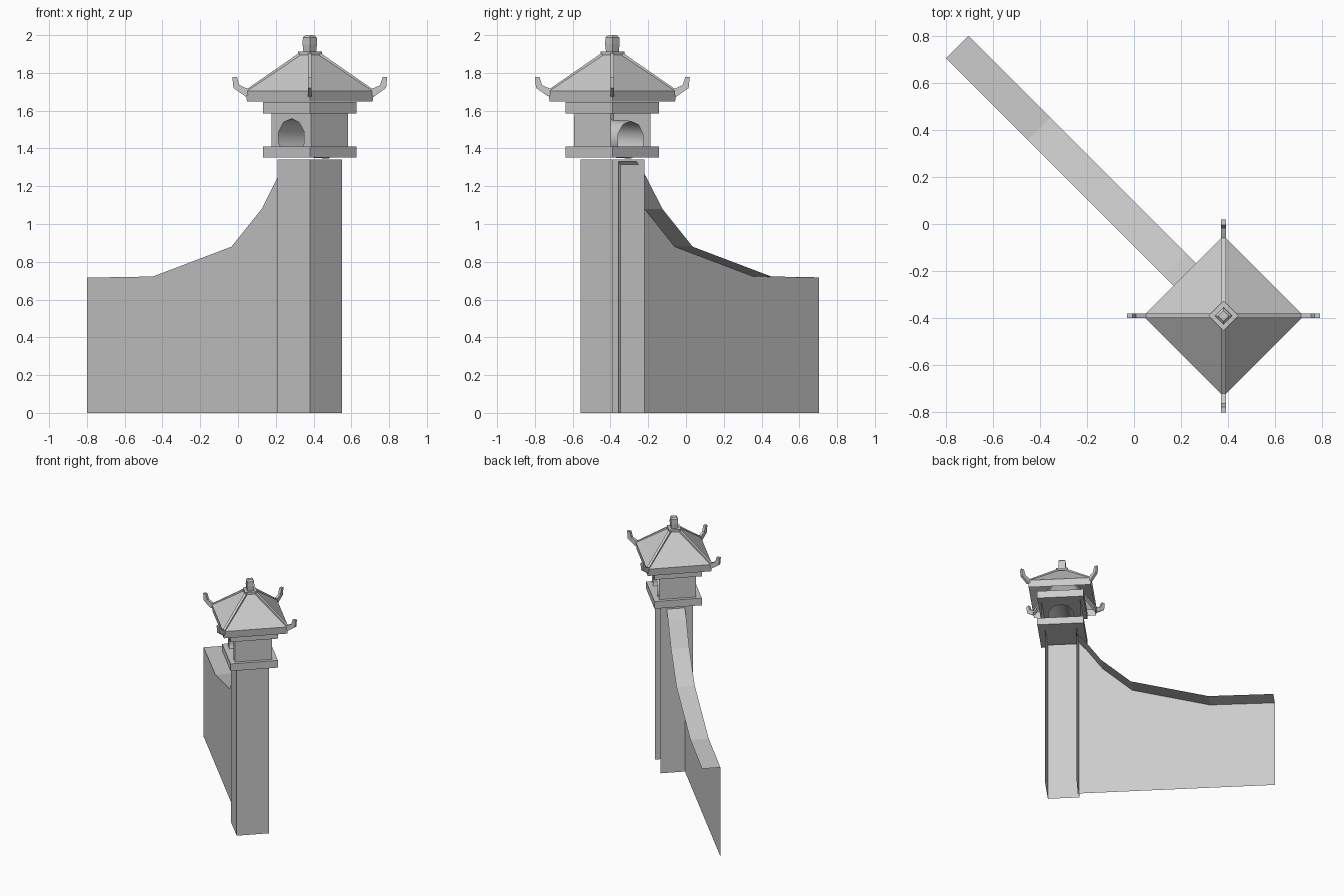
import bpy, bmesh
from math import sin, cos, pi, sqrt
from mathutils import Vector

cube = bpy.data.objects.get("Cube")
if cube:
    bpy.data.objects.remove(cube, do_unlink=True)

# Single stone colour
stone = bpy.data.materials.new("pale_grey_stone")
stone.use_nodes = True
colour = (0.6, 0.6, 0.6, 1)
stone.diffuse_color = colour
bsdf = next(n for n in stone.node_tree.nodes if n.type == 'BSDF_PRINCIPLED')
bsdf.inputs["Base Color"].default_value = colour

# Tower frame: u runs along the wall, v across it
CENTRE = Vector((0.38, -0.39, 0))
U = Vector((-1, 1, 0)) / sqrt(2)
V = Vector((1, 1, 0)) / sqrt(2)


def place(u, v, z):
    return CENTRE + U * u + V * v + Vector((0, 0, z))


def finish(name, bm, smooth=False):
    bmesh.ops.remove_doubles(bm, verts=bm.verts, dist=0.0001)
    bmesh.ops.recalc_face_normals(bm, faces=bm.faces)
    mesh = bpy.data.meshes.new(name)
    bm.to_mesh(mesh)
    bm.free()
    mesh.materials.append(stone)
    for p in mesh.polygons:
        p.use_smooth = smooth
    obj = bpy.data.objects.new(name, mesh)
    bpy.context.collection.objects.link(obj)
    return obj


def stack(name, levels, top=True, bottom=True, skip=(), smooth=False, extra=None):
    """Rectangular rings (half u, half v, z) joined upwards; sides are 0 -v, 1 +u, 2 +v, 3 -u."""
    bm = bmesh.new()
    corners = ((-1, -1), (1, -1), (1, 1), (-1, 1))
    rings = [[bm.verts.new(place(a * hu, b * hv, z)) for a, b in corners]
             for hu, hv, z in levels]
    for low, high in zip(rings, rings[1:]):
        for i in range(4):
            if i not in skip:
                j = (i + 1) % 4
                bm.faces.new((low[i], low[j], high[j], high[i]))
    if bottom:
        bm.faces.new(rings[0][::-1])
    if top:
        bm.faces.new(rings[-1])
    if extra:
        extra(bm, rings)
    return finish(name, bm, smooth)


# Post, open at the back and underneath
stack("post", [(0.12, 0.12, 0), (0.12, 0.12, 1.342)], top=False, bottom=False, skip=(2,))

# Curved-top wall: front side and top strip
bm = bmesh.new()
profile = [(0.107, 1.33), (0.178, 1.25), (0.30, 1.08), (0.526, 0.88),
           (1.115, 0.722), (1.607, 0.716)]
front = [bm.verts.new(place(u, -0.06, z)) for u, z in profile]
back = [bm.verts.new(place(u, 0.075, z)) for u, z in profile]
foot = [bm.verts.new(place(u, -0.06, 0)) for u, z in profile]
for i in range(len(profile) - 1):
    bm.faces.new((front[i], front[i + 1], back[i + 1], back[i]))
bm.faces.new(front + foot[::-1])
finish("wall", bm)

# Plates under and over the lantern room
for name, low, high in (("lower_plate", 1.352, 1.41), ("upper_plate", 1.585, 1.645)):
    stack(name, [(0.175, 0.175, low), (0.175, 0.175, high)])

# Round opening
SIDES, RADIUS, HOLE_Z, DEPTH = 10, 0.1, 1.458, 0.138
circle = [(RADIUS * sin(2 * pi * i / SIDES), HOLE_Z + RADIUS * cos(2 * pi * i / SIDES))
          for i in range(SIDES)]


def holed_front(bm, rings):
    low, high = rings
    outer = [low[0], low[1], high[1], high[0]]
    inner = [bm.verts.new(place(u, -DEPTH, z)) for u, z in circle]
    edges = []
    for loop in (outer, inner):
        for a, b in zip(loop, loop[1:] + loop[:1]):
            edges.append(bm.edges.get((a, b)) or bm.edges.new((a, b)))
    bmesh.ops.triangle_fill(bm, use_beauty=True, use_dissolve=False, edges=edges)


# Lantern room, open at the back, with a tube running through it
stack("lantern_room", [(0.15, DEPTH, 1.352), (0.147, DEPTH, 1.585)], top=False, bottom=False,
      skip=(0, 2), extra=holed_front)

bm = bmesh.new()
near = [bm.verts.new(place(u, -DEPTH, z)) for u, z in circle]
far = [bm.verts.new(place(u, DEPTH, z - 0.012)) for u, z in circle]
for i in range(SIDES):
    j = (i + 1) % SIDES
    bm.faces.new((near[i], near[j], far[j], far[i]))
finish("lantern_tube", bm, smooth=True)

# Pyramid roof with a shallow eave band, open below
stack("roof", [(0.235, 0.235, 1.648), (0.241, 0.241, 1.705), (0.035, 0.035, 1.9)], bottom=False)

# Cap and finial
stack("roof_cap", [(0.045, 0.045, 1.895), (0.045, 0.045, 1.914)])
stack("finial", [(0.024, 0.024, 1.914), (0.027, 0.027, 1.95), (0.026, 0.026, 1.988),
                 (0.016, 0.016, 2.0)])

# Ridge bars ending in upturned horns, one on each roof corner
horn = [(0.05, 1.91), (0.33, 1.716), (0.372, 1.735), (0.386, 1.778),
        (0.41, 1.778), (0.404, 1.72), (0.34, 1.675), (0.05, 1.885)]
for name, d in (("left", (1, 0)), ("right", (-1, 0)), ("front", (0, -1)), ("back", (0, 1))):
    out = Vector((d[0], d[1], 0))
    side = Vector((-d[1], d[0], 0)) * 0.01
    bm = bmesh.new()
    a, b = [[bm.verts.new(CENTRE + out * r + side * s + Vector((0, 0, z))) for r, z in horn]
            for s in (-1, 1)]
    bm.faces.new(a)
    bm.faces.new(b[::-1])
    for i in range(len(horn)):
        j = (i + 1) % len(horn)
        bm.faces.new((a[i], b[i], b[j], a[j]))
    finish(name + "_ridge_horn", bm)
